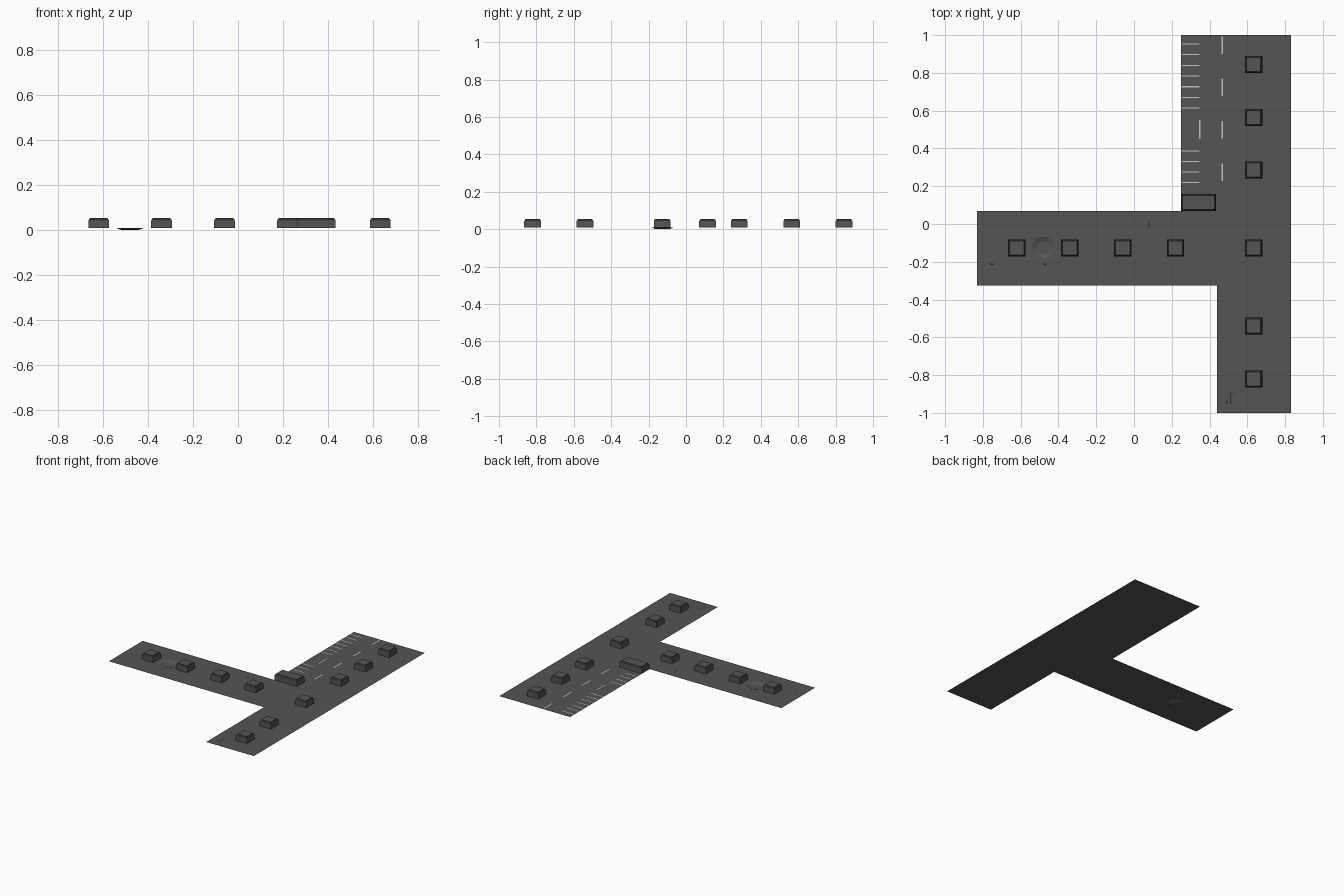
import bpy, bmesh, math

if "Cube" in bpy.data.objects:
    bpy.data.objects.remove(bpy.data.objects["Cube"])

GROUND = 0.009


def material(name, v):
    m = bpy.data.materials.new(name)
    m.diffuse_color = (v, v, v, 1)
    m.use_nodes = True
    m.node_tree.nodes["Principled BSDF"].inputs["Base Color"].default_value = m.diffuse_color
    return m


asphalt = material("asphalt grey", 0.09)
trim = material("dark trim", 0.03)
paint = material("road paint", 0.55)
debris = material("dark debris", 0.02)


def make(name, bm, *mats):
    me = bpy.data.meshes.new(name)
    bm.to_mesh(me)
    bm.free()
    for m in mats:
        me.materials.append(m)
    ob = bpy.data.objects.new(name, me)
    bpy.context.collection.objects.link(ob)
    return ob


def loop(bm, pts):
    vs = [bm.verts.new(p) for p in pts]
    es = [bm.edges.new((vs[i - 1], vs[i])) for i in range(len(vs))]
    return vs, es


# Flat T-shaped road sheet with a shallow pothole
bm = bmesh.new()
outline = [(-.83, -.325), (.44, -.325), (.44, -1), (.83, -1),
           (.83, 1), (.25, 1), (.25, .07), (-.83, .07)]
_, edges = loop(bm, [(x, y, GROUND) for x, y in outline])
cx, cy, n = -.48, -.125, 12


def ring(r, z):
    return [(cx + r * math.cos(2 * math.pi * i / n),
             cy + r * math.sin(2 * math.pi * i / n), z) for i in range(n)]


rim, rim_edges = loop(bm, ring(.06, GROUND))
bmesh.ops.triangle_fill(bm, use_beauty=True, use_dissolve=False,
                        edges=edges + rim_edges, normal=(0, 0, 1))
for f in [f for f in bm.faces if all(v in rim for v in f.verts)]:
    bm.faces.remove(f)
low, _ = loop(bm, ring(.035, 0))
for i in range(n):
    bm.faces.new((rim[i - 1], rim[i], low[i], low[i - 1]))
bm.faces.new(low)
for f in bm.faces:
    f.normal_update()
    if f.normal.z < 0:
        f.normal_flip()
make("road", bm, asphalt)


# Raised block: straight walls, sloping dark trim, flat top
def block(name, x, y, w=.092, d=.09):
    bm = bmesh.new()
    rings = []
    for inset, z in ((0, GROUND), (0, .043), (.008, .055)):
        a, b = w / 2 - inset, d / 2 - inset
        rings.append([bm.verts.new((x + sx * a, y + sy * b, z))
                      for sx, sy in ((-1, -1), (1, -1), (1, 1), (-1, 1))])
    for k in range(2):
        for i in range(4):
            j = (i + 1) % 4
            f = bm.faces.new((rings[k][i], rings[k][j],
                              rings[k + 1][j], rings[k + 1][i]))
            f.material_index = k
    bm.faces.new(rings[2])
    make(name, bm, asphalt, trim)


for i in range(4):
    block("west_block", -.62 + .28 * i, -.127)
for y in (.845, .565, .285, -.127, -.54, -.82):
    block("east_block", .633, y)
block("corner_block", .342, .115, .185, .09)


# Thin plates lying on the road
def plates(name, rects, mat):
    bm = bmesh.new()
    for x0, x1, y0, y1 in rects:
        z = GROUND + .0025
        bm.faces.new([bm.verts.new(p) for p in
                      ((x0, y0, z), (x1, y0, z), (x1, y1, z), (x0, y1, z))])
    make(name, bm, mat)


# Painted parking bays and lane dashes
ticks = [.953 - .0566 * i for i in range(7)] + [.386 - .0555 * i for i in range(4)]
plates("parking_lines", [(.252, .347, y - .003, y + .003) for y in ticks]
       + [(.345, .351, .45, .55)], paint)
plates("lane_dashes", [(.464, .472, y, y + .093)
                       for y in (.9, .677, .452, .228)], paint)

# Small dark scraps on the surface
plates("road_scraps", [(-.762, -.745, -.217, -.209), (-.48, -.462, -.217, -.209),
                       (.078, .082, -.02, .015), (.508, .513, -.955, -.89),
                       (.526, .533, -.9, -.893), (.49, .494, -.95, -.93)], debris)
